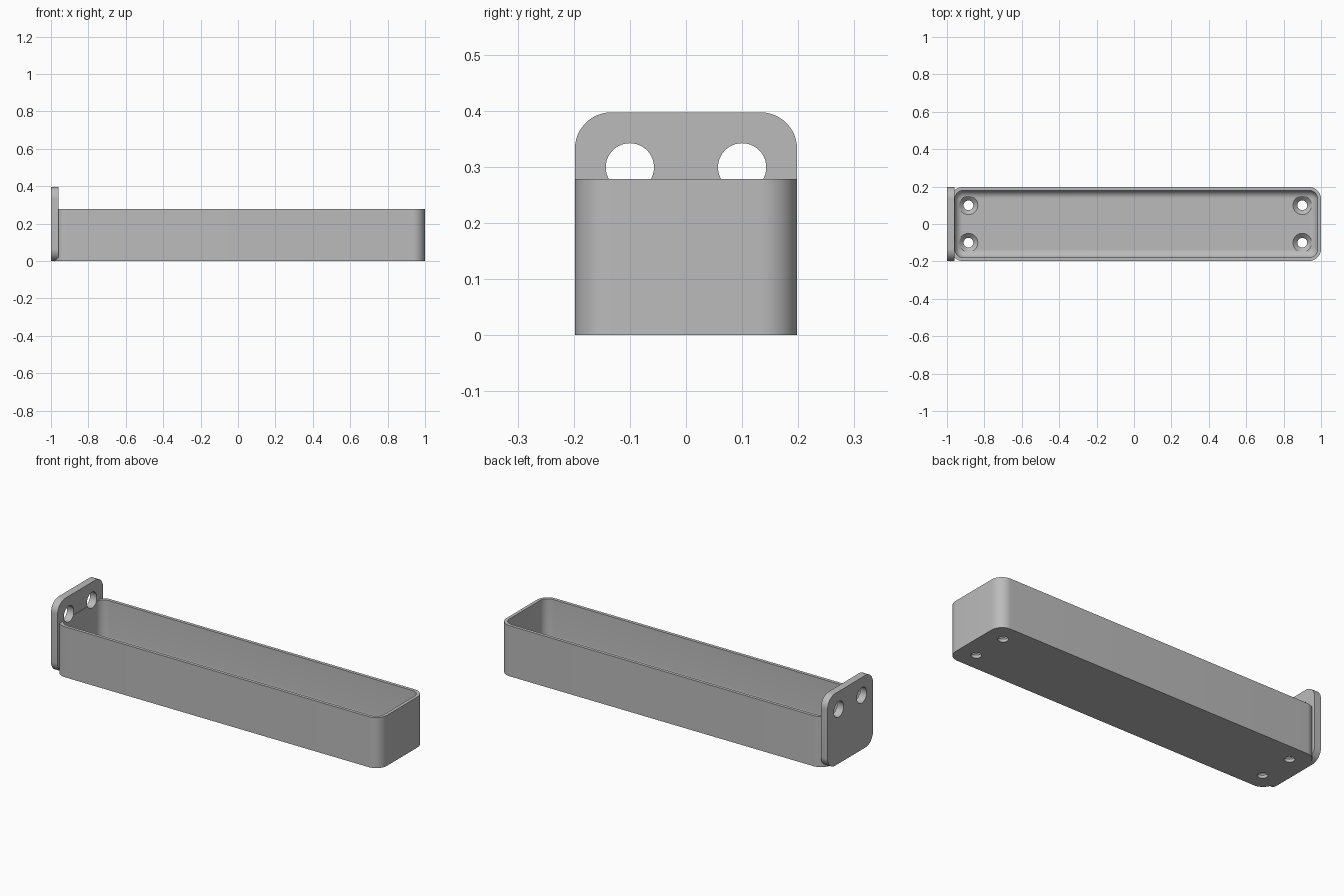
import bpy, bmesh, math
from mathutils import Matrix, Vector

old = bpy.data.objects.get("Cube")
if old:
    bpy.data.objects.remove(old, do_unlink=True)

gray = bpy.data.materials.new("light gray")
gray.use_nodes = True
color = (0.5, 0.5, 0.5, 1)
gray.diffuse_color = color
gray.node_tree.nodes["Principled BSDF"].inputs["Base Color"].default_value = color

WIDTH = 0.198       # half width
RADIUS = 0.065      # outer corner radius
WALL = 0.018
FLOOR = 0.04
RIM = 0.278


def rounded_rect(u0, u1, v0, v1, r, steps=12):
    """Outline of a rectangle with rounded corners."""
    corners = [(u1 - r, v1 - r), (u0 + r, v1 - r), (u0 + r, v0 + r), (u1 - r, v0 + r)]
    points = []
    for quarter, (cu, cv) in enumerate(corners):
        for i in range(steps + 1):
            a = (quarter + i / steps) * math.pi / 2
            points.append((cu + r * math.cos(a), cv + r * math.sin(a)))
    return points


def circle(u, v, r, sides=40):
    return [(u + r * math.cos(2 * math.pi * i / sides),
             v + r * math.sin(2 * math.pi * i / sides)) for i in range(sides)]


def loft(name, rings):
    """Closed solid through rings of equal point count."""
    bm = bmesh.new()
    loops = [[bm.verts.new(p) for p in ring] for ring in rings]
    n = len(loops[0])
    for a, b in zip(loops, loops[1:]):
        for i in range(n):
            j = (i + 1) % n
            bm.faces.new((a[i], a[j], b[j], b[i]))
    bm.faces.new(loops[0])
    bm.faces.new(loops[-1])
    bmesh.ops.recalc_face_normals(bm, faces=bm.faces)
    mesh = bpy.data.meshes.new(name)
    bm.to_mesh(mesh)
    bm.free()
    mesh.materials.append(gray)
    obj = bpy.data.objects.new(name, mesh)
    bpy.context.collection.objects.link(obj)
    return obj


def flat(points, z):
    return [(x, y, z) for x, y in points]


def upright(points, x):
    return [(x, y, z) for y, z in points]


def combine(target, other, operation):
    mod = target.modifiers.new("combine", 'BOOLEAN')
    mod.operation = operation
    mod.solver = 'EXACT'
    mod.object = other
    bpy.context.view_layer.objects.active = target
    bpy.ops.object.modifier_apply(modifier=mod.name)
    bpy.data.objects.remove(other, do_unlink=True)


# Tray body, its end sunk into the mounting plate
outline = rounded_rect(-0.98, 1, -WIDTH, WIDTH, RADIUS)
tray = loft("mounted_tray", [flat(outline, 0), flat(outline, RIM)])

# Mounting plate
outline = rounded_rect(-WIDTH, WIDTH, 0, 0.397, RADIUS)
plate = loft("mounting_plate", [upright(outline, -1), upright(outline, -0.96)])
combine(tray, plate, 'UNION')

# Cavity with a rounded floor edge
fillet = 0.042
rings = []
for i in range(9):
    a = i / 8 * math.pi / 2
    inset = WALL + fillet * (1 - math.sin(a))
    outline = rounded_rect(-0.976 + inset, 1 - inset, inset - WIDTH, WIDTH - inset,
                           RADIUS - inset)
    rings.append(flat(outline, FLOOR + fillet * (1 - math.cos(a))))
rings.append(flat(outline, 0.6))
combine(tray, loft("cavity_cutter", rings), 'DIFFERENCE')

# Countersunk floor holes
for x in (-0.885, 0.9):
    for y in (-0.1, 0.1):
        sections = [(-0.05, 0.026), (0.016, 0.026), (FLOOR, 0.05), (0.1, 0.05)]
        cutter = loft("floor_hole_cutter", [flat(circle(x, y, r), z) for z, r in sections])
        combine(tray, cutter, 'DIFFERENCE')

# Plate holes
for y in (-0.1, 0.1):
    hole = circle(y, 0.299, 0.043)
    cutter = loft("plate_hole_cutter", [upright(hole, -1.1), upright(hole, -0.9)])
    combine(tray, cutter, 'DIFFERENCE')

bpy.ops.object.select_all(action='DESELECT')
tray.select_set(True)
bpy.context.view_layer.objects.active = tray
bpy.ops.object.shade_smooth_by_angle(angle=math.radians(30))
